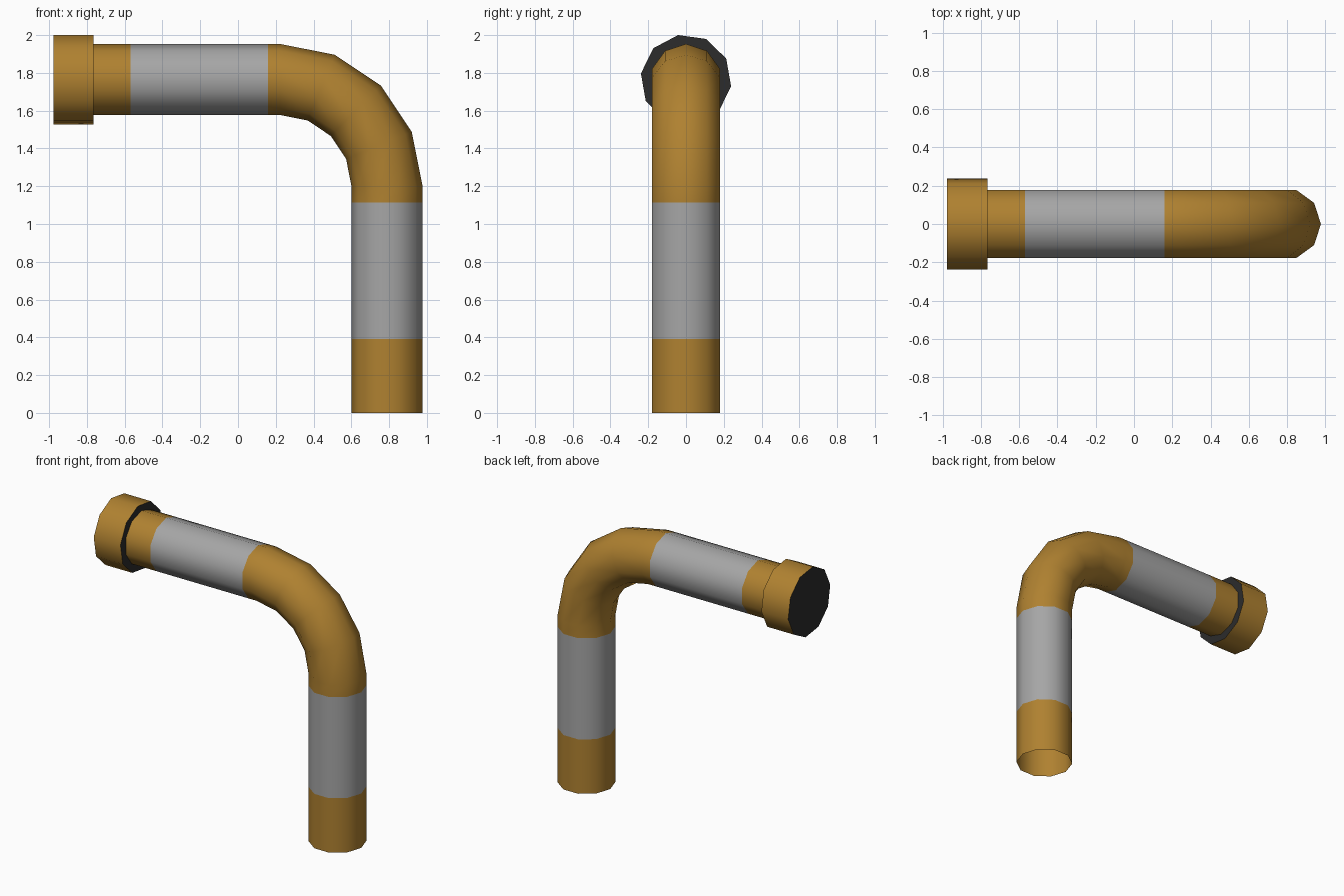
import bpy, bmesh, math
from mathutils import Vector

if "Cube" in bpy.data.objects:
    bpy.data.objects.remove(bpy.data.objects["Cube"])

SIDES = 10


def material(name, rgb):
    m = bpy.data.materials.new(name)
    m.diffuse_color = (*rgb, 1)
    m.use_nodes = True
    m.node_tree.nodes["Principled BSDF"].inputs["Base Color"].default_value = m.diffuse_color
    return m


ORANGE = material("ochre", (0.43, 0.22, 0.03))
GREY = material("grey", (0.38, 0.38, 0.38))
BLACK = material("black", (0.025, 0.025, 0.025))


def sweep(name, rings, radius, mats, seg_mats, turn=0.0, caps=None):
    """Loft ten-sided rings; each ring is (centre, in-plane normal)."""
    bm = bmesh.new()
    side = Vector((0, 1, 0))
    loops = []
    for p, n in rings:
        angles = [turn + 2 * math.pi * i / SIDES for i in range(SIDES)]
        loops.append([bm.verts.new(p + radius * (n * math.cos(a) + side * math.sin(a)))
                      for a in angles])
    for a, b, m in zip(loops, loops[1:], seg_mats):
        for i in range(SIDES):
            j = (i + 1) % SIDES
            bm.faces.new((a[i], a[j], b[j], b[i])).material_index = m
    if caps is not None:
        for loop in (loops[0], loops[-1]):
            bm.faces.new(loop).material_index = caps
    bmesh.ops.recalc_face_normals(bm, faces=bm.faces)
    me = bpy.data.meshes.new(name)
    bm.to_mesh(me)
    bm.free()
    for m in mats:
        me.materials.append(m)
    ob = bpy.data.objects.new(name, me)
    bpy.context.collection.objects.link(ob)
    bpy.ops.object.select_all(action='DESELECT')
    ob.select_set(True)
    bpy.context.view_layer.objects.active = ob
    bpy.ops.object.shade_smooth_by_angle(angle=math.radians(45))
    return ob


# Bent pipe: vertical leg, quarter bend in four steps, horizontal leg
CX, CZ, BEND = 0.224, 1.2, 0.565
X, Z = Vector((1, 0, 0)), Vector((0, 0, 1))
rings = [(Vector((CX + BEND, 0, z)), X) for z in (0, 0.39, 1.115)]
for k in range(5):
    t = math.pi / 2 * k / 4
    n = Vector((math.cos(t), 0, math.sin(t)))
    rings.append((Vector((CX, 0, CZ)) + BEND * n, n))
rings += [(Vector((x, 0, CZ + BEND)), Z) for x in (0.16, -0.57, -0.80)]
sweep("bent_pipe", rings, 0.188, [ORANGE, GREY],
      [0, 1, 0, 0, 0, 0, 0, 0, 1, 0])

# End collar with black faces, slightly rotated about the pipe
collar = [(Vector((x, 0, 1.763)), Z) for x in (-0.765, -0.977)]
sweep("end_collar", collar, 0.241, [ORANGE, BLACK], [0],
      turn=math.radians(-10), caps=1)
